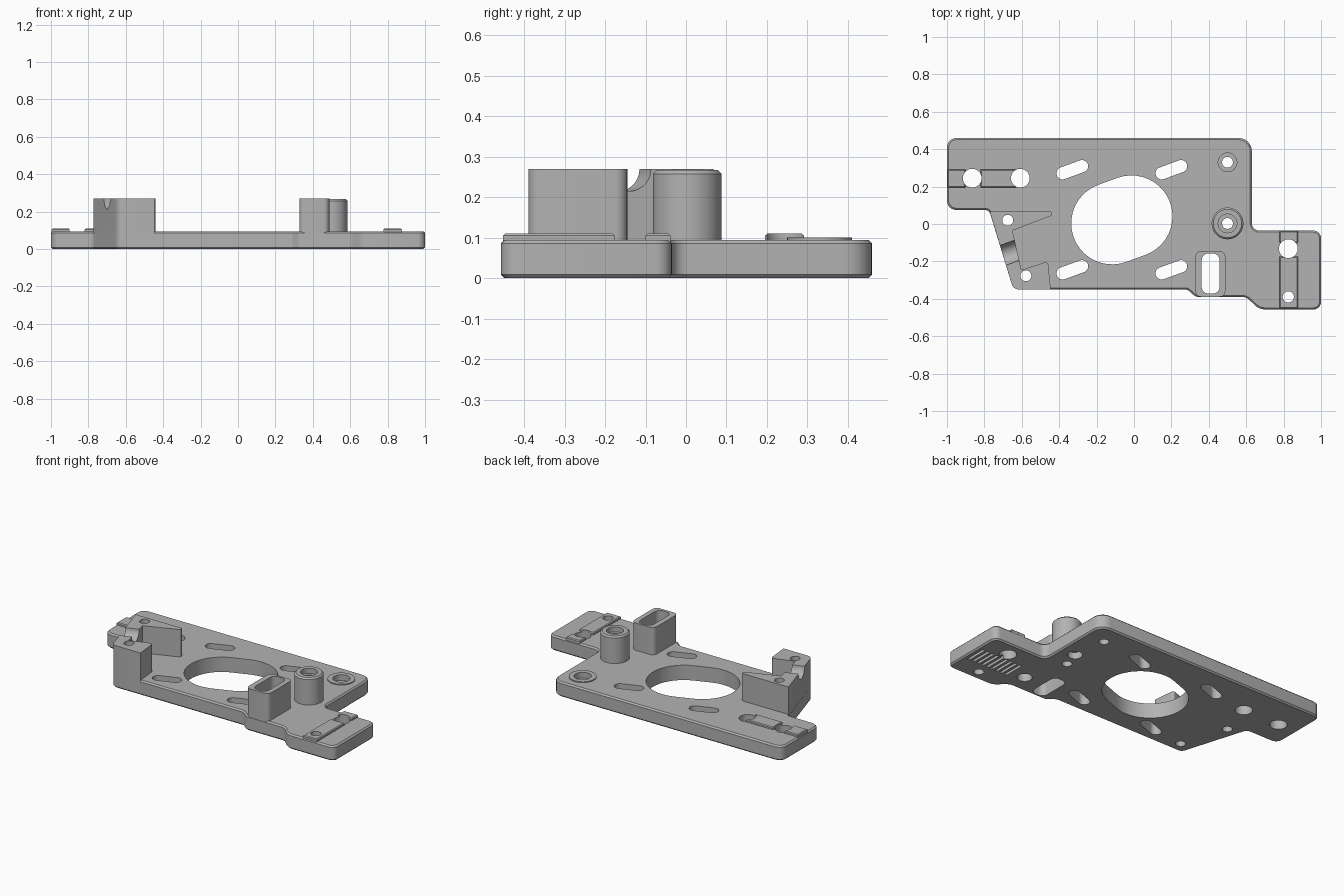
import bpy, bmesh, math
from mathutils import Vector, Matrix

if "Cube" in bpy.data.objects:
    bpy.data.objects.remove(bpy.data.objects["Cube"], do_unlink=True)

grey = bpy.data.materials.new("plastic grey")
grey.use_nodes = True
grey.diffuse_color = (0.45, 0.45, 0.45, 1)
grey.node_tree.nodes["Principled BSDF"].inputs["Base Color"].default_value = grey.diffuse_color

TOP = 0.095      # plate surface
STRIP = 0.11     # raised strips
TALL = 0.27      # tall blocks
SLANT = math.radians(20)


def rounded(corners, steps=6):
    """Outline from (x, y, radius) corners."""
    out = []
    n = len(corners)
    for i, (x, y, r) in enumerate(corners):
        p = Vector((x, y))
        if r == 0:
            out.append(p)
            continue
        a = (Vector(corners[i - 1][:2]) - p).normalized()
        b = (Vector(corners[(i + 1) % n][:2]) - p).normalized()
        half = a.angle(b) / 2
        centre = p + (a + b).normalized() * r / math.sin(half)
        start = p + a * r / math.tan(half) - centre
        end = p + b * r / math.tan(half) - centre
        turn = math.atan2(start.cross(end), start.dot(end))
        out += [centre + Matrix.Rotation(turn * k / steps, 2) @ start for k in range(steps + 1)]
    return out


def box(x0, x1, y0, y1, r=0.0):
    return rounded([(x0, y0, r), (x1, y0, r), (x1, y1, r), (x0, y1, r)])


def stadium(x, y, r, length=0.0, angle=0.0, steps=20):
    """Circle, or slot when length is above zero."""
    along = Vector((math.cos(angle), math.sin(angle))) * length / 2
    out = []
    for side in (1, -1):
        base = angle - side * math.pi / 2 if side == 1 else angle + math.pi / 2
        last = steps + 1 if length else steps
        for k in range(last):
            t = base + math.pi * k / steps
            out.append(Vector((x, y)) + along * side + Vector((math.cos(t), math.sin(t))) * r)
    return out


def prism(name, outline, z0, z1, bevel=0.0, bevel_bottom=False):
    bm = bmesh.new()
    face = bm.faces.new([bm.verts.new((p.x, p.y, z0)) for p in outline])
    up = bmesh.ops.extrude_face_region(bm, geom=[face])["geom"]
    bmesh.ops.translate(bm, vec=(0, 0, z1 - z0), verts=[g for g in up if isinstance(g, bmesh.types.BMVert)])
    bmesh.ops.recalc_face_normals(bm, faces=bm.faces)
    if bevel:
        levels = [z1, z0] if bevel_bottom else [z1]
        rim = [e for e in bm.edges if any(all(abs(v.co.z - z) < 1e-5 for v in e.verts) for z in levels)]
        bmesh.ops.bevel(bm, geom=rim, offset=bevel, segments=1, affect='EDGES')
    mesh = bpy.data.meshes.new(name)
    bm.to_mesh(mesh)
    bm.free()
    mesh.materials.append(grey)
    obj = bpy.data.objects.new(name, mesh)
    bpy.context.collection.objects.link(obj)
    return obj


def cut(target, *cutters):
    bpy.context.view_layer.objects.active = target
    for c in cutters:
        c.hide_render = True
        mod = target.modifiers.new("cut", 'BOOLEAN')
        mod.operation = 'DIFFERENCE'
        mod.solver = 'EXACT'
        mod.object = c
        bpy.ops.object.modifier_apply(modifier=mod.name)


# Main plate
plate = prism("base_plate", rounded([
    (-1, 0.46, 0.05), (0.63, 0.46, 0.07), (0.63, -0.035, 0.04), (1, -0.035, 0.04),
    (1, -0.457, 0.04), (0.67, -0.457, 0.08), (0.60, -0.39, 0.06), (0.33, -0.39, 0.04),
    (0.285, -0.35, 0.04), (-0.645, -0.35, 0.04), (-0.775, 0.075, 0.03), (-1, 0.075, 0.05)]),
    0, TOP, 0.009, True)

# Slanted corner block with two arms
corner = prism("corner_block", rounded([
    (-0.772, 0.068, 0), (-0.44, 0.068, 0.01), (-0.44, 0.045, 0.01), (-0.65, -0.035, 0),
    (-0.602, -0.245, 0), (-0.46, -0.2, 0.015), (-0.445, -0.35, 0.005), (-0.645, -0.35, 0.04)]),
    0.012, TALL)

# Hollow box post, round post and low ring
box_post = prism("box_post", box(0.328, 0.488, -0.389, -0.145, 0.03), 0.012, TALL)
round_post = prism("round_post", stadium(0.5, 0.003, 0.085), 0.04, 0.267, 0.009)
ring = prism("low_ring", stadium(0.5, 0.33, 0.08), 0.04, 0.101)

# Raised strips beside the fixing holes
strips = [prism("raised_strip", box(*s), 0.05, STRIP, 0.005) for s in (
    (-0.996, -0.9, 0.195, 0.292), (-0.82, -0.63, 0.195, 0.292),
    (0.777, 0.876, -0.452, -0.175), (0.777, 0.876, -0.1, -0.038))]

# Through holes
through = [("motor_hole", stadium(-0.065, 0.022, 0.219, 0.11, SLANT)),
           ("box_hole", box(0.362, 0.457, -0.372, -0.158, 0.035))]
through += [("slot", stadium(x, y, 0.033, 0.11, SLANT)) for x in (-0.33, 0.2) for y in (-0.245, 0.29)]
through += [("hole", stadium(*h)) for h in (
    (-0.865, 0.245, 0.05), (-0.608, 0.245, 0.05), (0.825, -0.132, 0.05), (0.825, -0.39, 0.03),
    (-0.675, 0.02, 0.029), (-0.578, -0.277, 0.029), (0.5, 0.003, 0.029), (0.5, 0.33, 0.029))]
cutters = {}
for i, (name, outline) in enumerate(through):
    cutters[i] = prism(name + "_cutter", outline, -0.1, 0.4)

# Counterbores, underside pockets and underside grooves
post_bore = prism("post_bore_cutter", stadium(0.5, 0.003, 0.05), 0.235, 0.4)
ring_bore = prism("ring_bore_cutter", stadium(0.5, 0.33, 0.05), 0.065, 0.4)
pockets = [prism("pocket_cutter", stadium(x, y, 0.043), -0.1, 0.05) for x, y in ((0.53, 0.11), (0.585, -0.27))]
grooves = [prism("groove_cutter", box(x - 0.009, x + 0.009, -0.32, -0.18), -0.1, 0.02)
           for x in (0.69 + 0.034 * k for k in range(9))]

# Half-round notch across the slanted wall
notch = prism("notch_cutter", stadium(0, 0, 0.055), -0.3, 0.3)
notch.data.transform(Matrix.Translation((-0.66, -0.153, TALL)) @ Matrix.Rotation(SLANT, 4, 'Z')
                     @ Matrix.Rotation(math.pi / 2, 4, 'Y'))

holes = list(cutters.values())
cut(plate, *holes, ring_bore, *pockets, *grooves)
cut(corner, holes[10], holes[11], notch)
cut(box_post, holes[1])
cut(round_post, holes[12], post_bore)
cut(ring, holes[13], ring_bore)
for strip in strips:
    cut(strip, *holes[6:10])

for c in holes + [post_bore, ring_bore, notch] + pockets + grooves:
    bpy.data.objects.remove(c, do_unlink=True)

# Smooth round walls, keep edges sharp
bpy.ops.object.select_all(action='DESELECT')
for part in [plate, corner, box_post, round_post, ring] + strips:
    part.select_set(True)
    bpy.context.view_layer.objects.active = part
bpy.ops.object.shade_smooth_by_angle(angle=math.radians(28))
